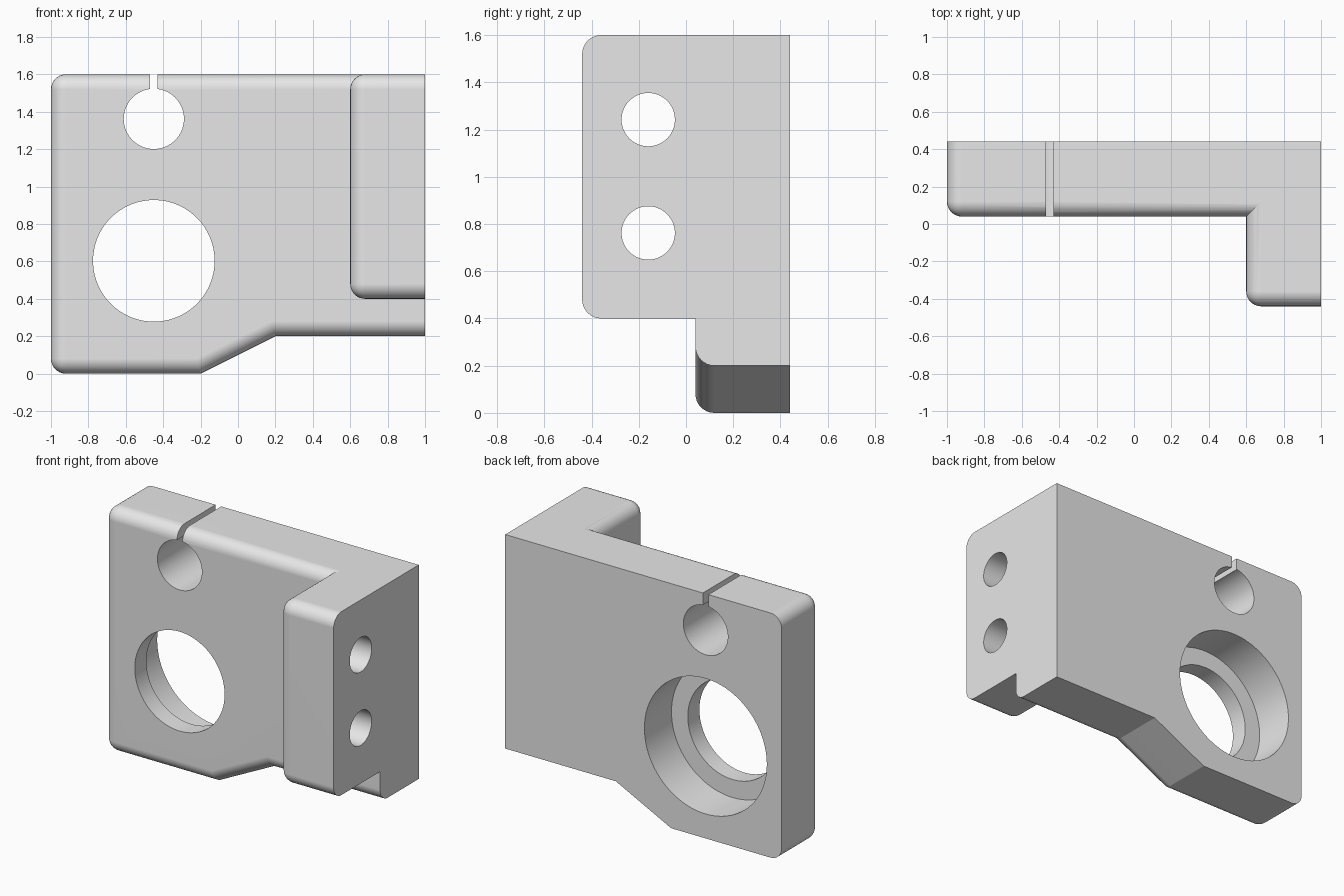
import bpy, bmesh, math
from mathutils import Vector

if "Cube" in bpy.data.objects:
    bpy.data.objects.remove(bpy.data.objects["Cube"])

ROUND = 0.08

grey = bpy.data.materials.new("plain grey")
grey.diffuse_color = (0.8, 0.8, 0.8, 1)
grey.use_nodes = True
grey.node_tree.nodes["Principled BSDF"].inputs["Base Color"].default_value = grey.diffuse_color


def to_object(name, bm):
    bmesh.ops.recalc_face_normals(bm, faces=bm.faces[:])
    mesh = bpy.data.meshes.new(name)
    bm.to_mesh(mesh)
    bm.free()
    mesh.materials.append(grey)
    obj = bpy.data.objects.new(name, mesh)
    bpy.context.collection.objects.link(obj)
    return obj


def rounded_slab(name, rim, depth, open_side, round_corners):
    """Extrude the rim outline; round the rim (except one side) and chosen corners."""
    bm = bmesh.new()
    n = len(rim)
    a = [bm.verts.new(p) for p in rim]
    b = [bm.verts.new(Vector(p) + Vector(depth)) for p in rim]
    bm.faces.new(a)
    bm.faces.new(b[::-1])
    for i in range(n):
        j = (i + 1) % n
        bm.faces.new((a[i], b[i], b[j], a[j]))
    edges = [bm.edges.get((a[i], a[(i + 1) % n])) for i in range(n) if i != open_side]
    edges += [bm.edges.get((a[i], b[i])) for i in round_corners]
    bmesh.ops.recalc_face_normals(bm, faces=bm.faces[:])
    bmesh.ops.bevel(bm, geom=edges, offset=ROUND, offset_type='OFFSET',
                    segments=8, profile=0.5, affect='EDGES')
    return to_object(name, bm)


def cylinder(name, start, end, radius, sides=72):
    start, end = Vector(start), Vector(end)
    axis = end - start
    bm = bmesh.new()
    bmesh.ops.create_cone(bm, cap_ends=True, segments=sides, radius1=radius,
                          radius2=radius, depth=axis.length)
    bm.transform(axis.to_track_quat('Z', 'Y').to_matrix().to_4x4())
    bmesh.ops.translate(bm, verts=bm.verts[:], vec=(start + end) / 2)
    return to_object(name, bm)


def box(name, low, high):
    low, high = Vector(low), Vector(high)
    bm = bmesh.new()
    bmesh.ops.create_cube(bm, size=1)
    bmesh.ops.scale(bm, verts=bm.verts[:], vec=high - low)
    bmesh.ops.translate(bm, verts=bm.verts[:], vec=(low + high) / 2)
    return to_object(name, bm)


def combine(target, other, operation):
    bpy.context.view_layer.objects.active = target
    mod = target.modifiers.new(operation.lower(), 'BOOLEAN')
    mod.operation = operation
    mod.solver = 'EXACT'
    mod.object = other
    bpy.ops.object.modifier_apply(modifier=mod.name)
    bpy.data.objects.remove(other)


# Main plate with a stepped lower edge
outline = [(-1, 0), (-0.2, 0), (0.2, 0.2), (1, 0.2), (1, 1.6), (-1, 1.6)]
bracket = rounded_slab("bracket", [(x, 0.04, z) for x, z in outline],
                       (0, 0.4, 0), 3, (0, 5))

# Side flange reaching forward
flange_outline = [(-0.44, 0.4), (0.3, 0.4), (0.3, 1.6), (-0.44, 1.6)]
flange = rounded_slab("flange", [(0.6, y, z) for y, z in flange_outline],
                      (0.4, 0, 0), 1, (0, 3))
combine(bracket, flange, 'UNION')

# Stepped bore, clamp hole and its slot
cutters = [
    cylinder("through_bore", (-0.45, -0.2, 0.603), (-0.45, 0.6, 0.603), 0.325, 96),
    cylinder("counterbore", (-0.45, 0.16, 0.603), (-0.45, 0.6, 0.603), 0.443, 96),
    cylinder("clamp_hole", (-0.45, -0.2, 1.362), (-0.45, 0.6, 1.362), 0.161),
    box("clamp_slot", (-0.47, -0.2, 1.4), (-0.43, 0.6, 1.8)),
]
# Flange bolt holes
for z in (0.762, 1.242):
    cutters.append(cylinder("bolt_hole", (0.4, -0.16, z), (1.2, -0.16, z), 0.113, 48))
for cutter in cutters:
    combine(bracket, cutter, 'DIFFERENCE')

# Smooth fillets and bores, crisp edges
bpy.ops.object.select_all(action='DESELECT')
bracket.select_set(True)
bpy.context.view_layer.objects.active = bracket
bpy.ops.object.shade_smooth_by_angle(angle=math.radians(20))
weighted = bracket.modifiers.new("even flats", 'WEIGHTED_NORMAL')
weighted.keep_sharp = True
